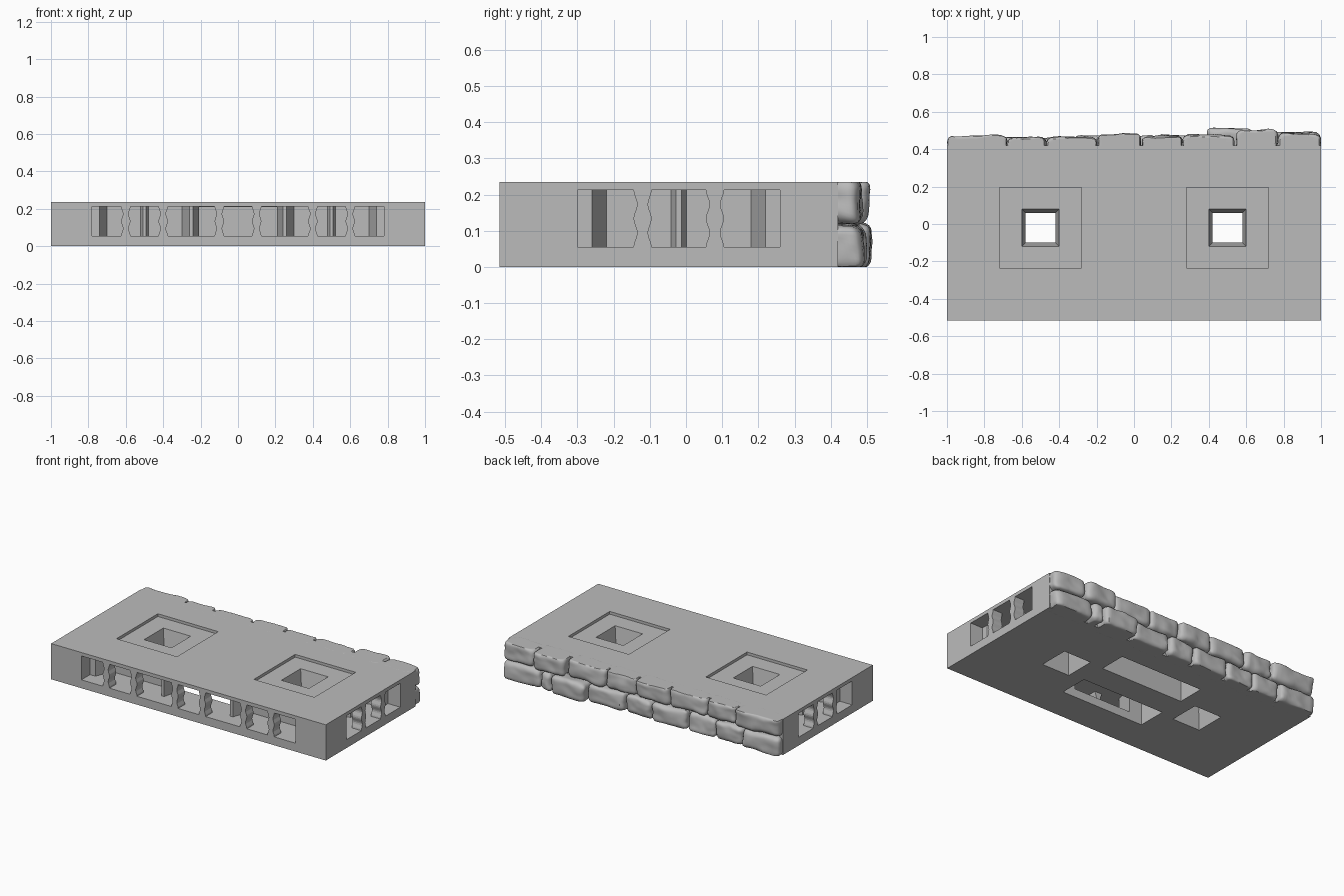
import bpy, bmesh, math, random
from mathutils import Vector, Matrix, noise

random.seed(4)
if "Cube" in bpy.data.objects:
    bpy.data.objects.remove(bpy.data.objects["Cube"])

grey = bpy.data.materials.new("stone grey")
grey.use_nodes = True
COLOUR = (0.5, 0.5, 0.5, 1)
grey.diffuse_color = COLOUR
grey.node_tree.nodes["Principled BSDF"].inputs["Base Color"].default_value = COLOUR

FRONT, BACK, TOP, MID = -0.515, 0.42, 0.235, -0.02
PORT_LOW, PORT_HIGH = 0.055, 0.212


def finish(name, bm):
    bmesh.ops.recalc_face_normals(bm, faces=bm.faces[:])
    mesh = bpy.data.meshes.new(name)
    bm.to_mesh(mesh)
    bm.free()
    mesh.materials.append(grey)
    obj = bpy.data.objects.new(name, mesh)
    bpy.context.collection.objects.link(obj)
    return obj


def prism(name, outline, low, high):
    """Extrude an xy outline from z = low to z = high."""
    bm = bmesh.new()
    face = bm.faces.new([bm.verts.new((x, y, low)) for x, y in outline])
    new = bmesh.ops.extrude_face_region(bm, geom=[face])["geom"]
    up = [v for v in new if isinstance(v, bmesh.types.BMVert)]
    bmesh.ops.translate(bm, verts=up, vec=(0, 0, high - low))
    return finish(name, bm)


def block(name, x0, x1, y0, y1, z0, z1):
    return prism(name, [(x0, y0), (x1, y0), (x1, y1), (x0, y1)], z0, z1)


def funnel(name, x, half_low, half_high, low, high):
    """Square tapered shaft centred on a well."""
    bm = bmesh.new()
    m = Matrix.Translation((x, MID, (low + high) / 2))
    bmesh.ops.create_cone(bm, cap_ends=True, segments=4, radius1=half_low * math.sqrt(2),
                          radius2=half_high * math.sqrt(2), depth=high - low,
                          matrix=m @ Matrix.Rotation(math.pi / 4, 4, 'Z'))
    return finish(name, bm)


def cut(body, cutter):
    cutter.hide_render = True
    mod = body.modifiers.new("cut", 'BOOLEAN')
    mod.operation, mod.solver, mod.object = 'DIFFERENCE', 'EXACT', cutter
    bpy.context.view_layer.objects.active = body
    bpy.ops.object.modifier_apply(modifier=mod.name)
    bpy.data.objects.remove(cutter)


# Each port: its centre on the slab edge and the turn about z
PORTS = [((-0.5, FRONT), 0), ((0, FRONT), 0), ((0.5, FRONT), 0),
         ((1, MID), math.pi / 2), ((-1, MID), -math.pi / 2)]


def placed(place, points):
    (cx, cy), turn = place
    rot = Matrix.Rotation(turn, 2)
    return [tuple(rot @ Vector(p) + Vector((cx, cy))) for p in points]


slab = block("slab", -1, 1, FRONT, BACK, 0, TOP)

# Clip ports: wide mouth, shoulder, tapered throat and a small ridge at the rear
for place in PORTS:
    half = [(0.28, -0.05), (0.28, 0.09), (0.24, 0.09), (0.20, 0.20)]
    middle = place[0][0] == 0
    ridge = [] if middle else [(0.022, 0.20), (0.008, 0.16)]
    side = half + ridge
    if middle:
        side[-1] = (0.20, 0.26)
    outline = side + [(-x, y) for x, y in reversed(side)]
    cut(slab, prism("port_cutter", placed(place, outline), PORT_LOW, PORT_HIGH))

# Front mouths run together into one long opening
cut(slab, block("mouth_cutter", -0.5, 0.5, FRONT - 0.04, FRONT + 0.088, PORT_LOW, PORT_HIGH))

# Two long slots in the underside
for y0, y1 in ((-0.29, -0.10), (0.07, 0.25)):
    cut(slab, block("slot_cutter", -0.3, 0.3, y0, y1, -0.1, 0.21))

# Square wells with shafts that narrow toward the middle
for x in (-0.5, 0.5):
    cut(slab, block("well_cutter", x - 0.22, x + 0.22, MID - 0.215, MID + 0.215, 0.217, 0.3))
    cut(slab, funnel("upper_shaft_cutter", x, 0.08, 0.1, 0.11, 0.2175))
    cut(slab, funnel("lower_shaft_cutter", x, 0.1, 0.08, -0.0005, 0.1105))

# Wavy pillars dividing the ports
for place in PORTS:
    for side in (-0.1, 0.1):
        bm = bmesh.new()
        steps = 16
        edge = []
        for i in range(steps + 1):
            t = i / steps
            edge.append((0.02 + 0.005 * math.cos(4 * math.pi * t), PORT_LOW + t * (PORT_HIGH - PORT_LOW)))
        outline = edge + [(-w, z) for w, z in reversed(edge)]
        verts = []
        for depth in (0, 0.07):
            flat = placed(place, [(side + w, depth) for w, z in outline])
            verts.append([bm.verts.new((p[0], p[1], z)) for p, (w, z) in zip(flat, outline)])
        bm.faces.new(verts[0])
        bm.faces.new(verts[1])
        n = len(outline)
        for i in range(n):
            j = (i + 1) % n
            bm.faces.new((verts[0][i], verts[0][j], verts[1][j], verts[1][i]))
        finish("port_pillar", bm)


def stone(name, x0, x1, z0, z1, reach):
    """Rounded, chipped block embedded in the back of the slab."""
    bm = bmesh.new()
    bmesh.ops.create_cube(bm, size=2)
    bmesh.ops.subdivide_edges(bm, edges=bm.edges[:], cuts=11, use_grid_fill=True)
    inner = BACK - 0.06
    centre = Vector(((x0 + x1) / 2, (inner + reach) / 2, (z0 + z1) / 2))
    half = Vector(((x1 - x0) / 2, (reach - inner) / 2, (z1 - z0) / 2))
    r = 0.03
    seed = Vector([random.uniform(0, 50) for _ in range(3)])
    tilt_x, tilt_z = random.uniform(-0.05, 0.05), random.uniform(-0.08, 0.08)
    for v in bm.verts:
        p = Vector([c * h for c, h in zip(v.co, half)])
        core = Vector([max(-h + r, min(h - r, c)) for c, h in zip(p, half)])
        off = p - core
        if off.length > 1e-6:
            p = core + off.normalized() * min(r, off.length)
        if p.y > 0:
            p.y += tilt_x * p.x + tilt_z * p.z
        q = p + centre
        q += noise.noise_vector(q * 11 + seed) * 0.009 + noise.noise_vector(q * 30 + seed) * 0.003
        q.x = max(-1, min(1, q.x))
        q.z = max(0, min(TOP, q.z))
        v.co = q
    obj = finish(name, bm)
    bpy.ops.object.select_all(action='DESELECT')
    obj.select_set(True)
    bpy.context.view_layer.objects.active = obj
    bpy.ops.object.shade_smooth_by_angle(angle=math.radians(35))


# Two courses of stones: joint positions and how far each stone stands out
upper = [1, 0.77, 0.54, 0.26, 0.04, -0.2, -0.47, -0.68, -1]
upper_reach = [0.485, 0.502, 0.475, 0.47, 0.48, 0.465, 0.463, 0.472]
lower = [1, 0.72, 0.64, 0.39, 0.12, -0.07, -0.33, -0.53, -0.73, -1]
lower_reach = [0.49, 0.5, 0.51, 0.475, 0.472, 0.472, 0.46, 0.462, 0.47]
for course, joints, reaches, z0, z1 in (("upper", upper, upper_reach, 0.122, TOP + 0.012),
                                        ("lower", lower, lower_reach, -0.006, 0.118)):
    for left, right, reach in zip(joints, joints[1:], reaches):
        stone(course + "_course_stone", right + 0.003, left - 0.003, z0, z1, reach)
